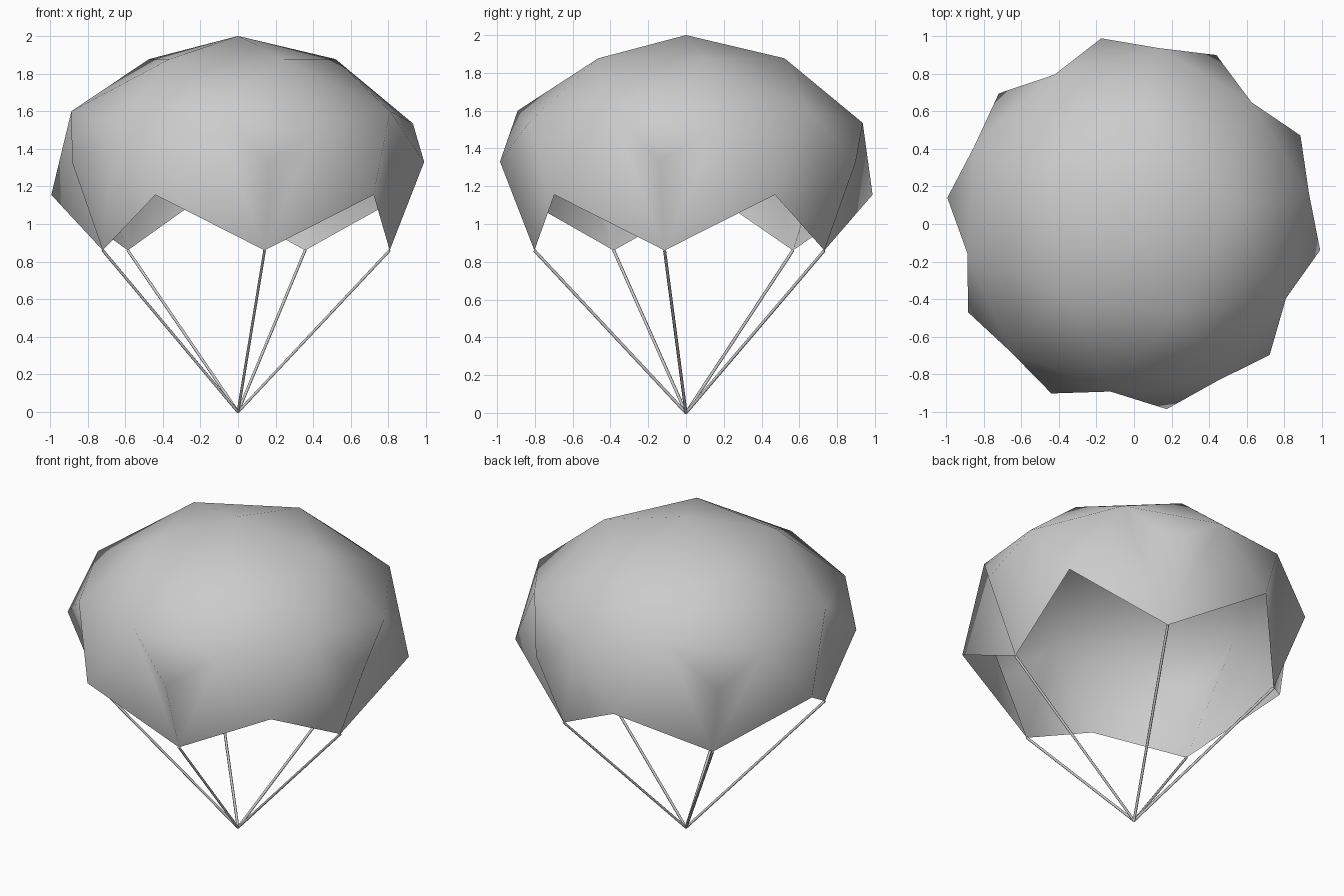
import bpy, bmesh, math
from mathutils import Vector

if "Cube" in bpy.data.objects:
    bpy.data.objects.remove(bpy.data.objects["Cube"])

SIDES = 5
STEP = 72


def ring(bm, angle, radius, z):
    """Five vertices spaced evenly around the vertical axis."""
    out = []
    for k in range(SIDES):
        a = math.radians(angle + STEP * k)
        out.append(bm.verts.new((radius * math.cos(a), radius * math.sin(a), z)))
    return out


# canopy: low-poly dome with a zigzag hem, open underneath
bm = bmesh.new()
top = bm.verts.new((0, 0, 2))
crown = ring(bm, 10, 0.527, 1.877)
shoulder = ring(bm, 10, 0.945, 1.535)
valley = ring(bm, 46, 0.90, 1.60)
notch = ring(bm, 28, 1.003, 1.155)
bulge = ring(bm, 64, 1.0, 1.33)
tip = ring(bm, 64, 0.815, 0.86)
tips = [v.co.copy() for v in tip]
for i in range(SIDES):
    j = (i + 1) % SIDES
    for f in ((top, crown[i], crown[j]),
              (crown[i], valley[i], crown[j]),
              (crown[i], shoulder[i], valley[i]),
              (crown[j], valley[i], shoulder[j]),
              (shoulder[i], notch[i], valley[i]),
              (valley[i], bulge[i], shoulder[j]),
              (valley[i], notch[i], tip[i]),
              (valley[i], tip[i], bulge[i]),
              (shoulder[j], bulge[i], tip[i]),
              (shoulder[j], tip[i], notch[j])):
        bm.faces.new(f).smooth = True
me = bpy.data.meshes.new("canopy")
bm.to_mesh(me)
bm.free()
bpy.context.collection.objects.link(bpy.data.objects.new("canopy", me))

# suspension lines: from each hem tip to the common point at the base
for i, p in enumerate(tips):
    bpy.ops.mesh.primitive_cylinder_add(vertices=6, radius=0.008, depth=p.length,
                                        location=p / 2)
    line = bpy.context.object
    line.name = f"suspension_line_{i + 1}"
    line.rotation_euler = Vector((0, 0, 1)).rotation_difference(p).to_euler()
    bpy.ops.object.shade_smooth_by_angle(angle=math.radians(65))
